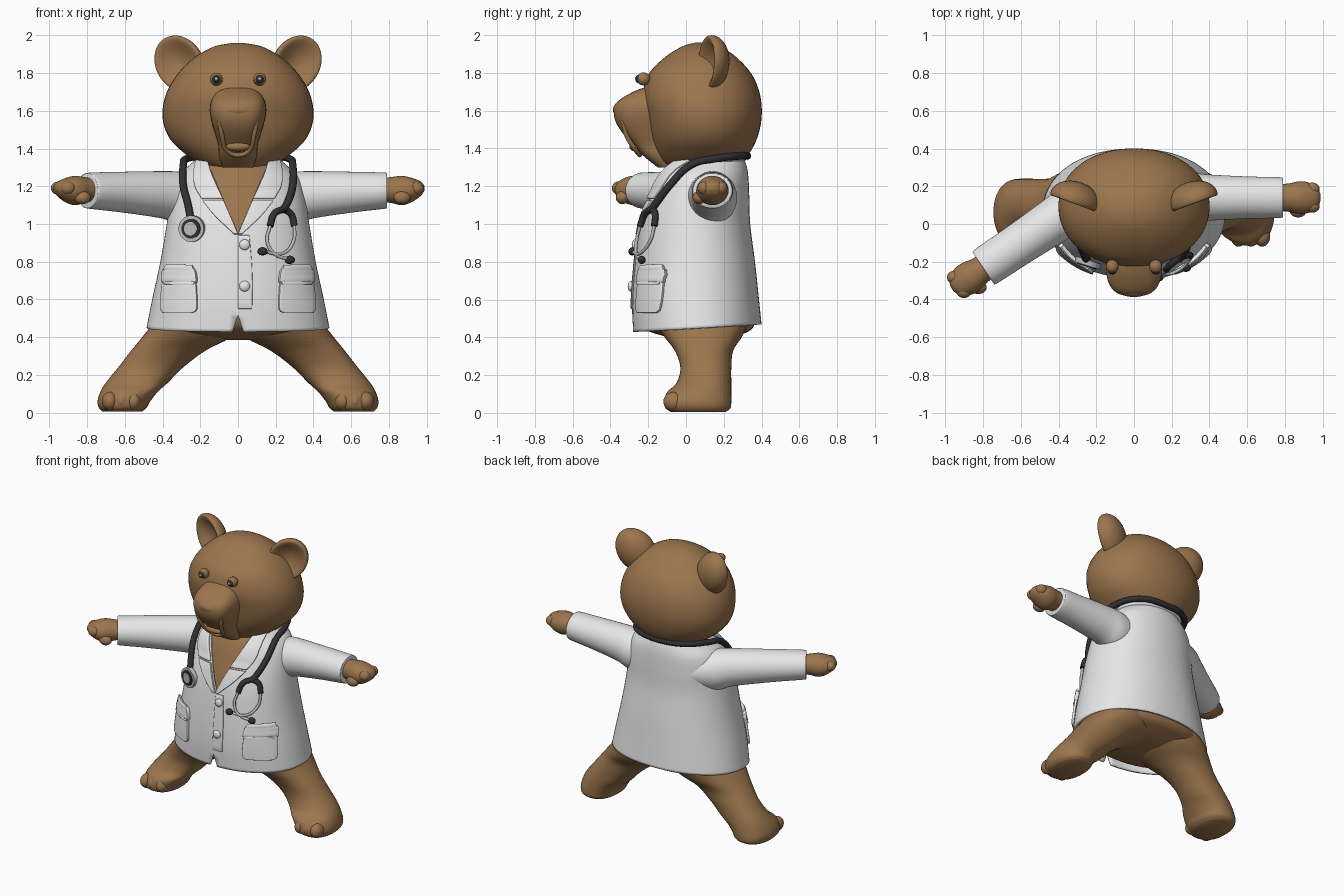
import bpy, bmesh, math
from mathutils import Matrix, Vector

cube = bpy.data.objects.get("Cube")
if cube:
    bpy.data.objects.remove(cube, do_unlink=True)


def material(name, rgb, rough=0.7):
    m = bpy.data.materials.new(name)
    m.use_nodes = True
    m.diffuse_color = (*rgb, 1)
    bsdf = m.node_tree.nodes["Principled BSDF"]
    bsdf.inputs["Base Color"].default_value = (*rgb, 1)
    bsdf.inputs["Roughness"].default_value = rough
    return m


FUR = material("brown fur", (0.33, 0.18, 0.075))
CLOTH = material("white cloth", (0.8, 0.8, 0.8))
RUBBER = material("black rubber", (0.03, 0.03, 0.035))
METAL = material("grey metal", (0.5, 0.5, 0.5))


def add(name, bm, mat, matrix=None):
    if matrix:
        bm.transform(matrix)
    me = bpy.data.meshes.new(name)
    bm.to_mesh(me)
    bm.free()
    me.materials.append(mat)
    me.shade_smooth()
    me.set_sharp_from_angle(angle=math.radians(50))
    ob = bpy.data.objects.new(name, me)
    bpy.context.scene.collection.objects.link(ob)
    return ob


def smooth_rings(rings, steps):
    """Catmull-Rom interpolation between cross-sections."""
    out = []
    for i in range(len(rings) - 1):
        p = [rings[max(0, min(len(rings) - 1, i + k))] for k in (-1, 0, 1, 2)]
        for s in range(steps):
            t = s / steps
            out.append([b + t / 2 * (c - a + t * (2*a - 5*b + 4*c - d + t * (3*(b - c) + d - a)))
                        for a, b, c, d in zip(*p)])
    return out + [list(rings[-1])]


def power(v, n):
    return math.copysign(abs(v) ** (2 / n), v)


def loft_mesh(rings, n=2, steps=5, seg=48, caps=True):
    """Rings are (height, x min, x max, y min, y max)."""
    bm = bmesh.new()
    rows = []
    for h, x0, x1, y0, y1 in smooth_rings(rings, steps):
        row = []
        for j in range(seg):
            a = math.tau * j / seg
            row.append(bm.verts.new(((x0 + x1) / 2 + (x1 - x0) / 2 * power(math.cos(a), n),
                                     (y0 + y1) / 2 + (y1 - y0) / 2 * power(math.sin(a), n), h)))
        rows.append(row)
    for r, s in zip(rows, rows[1:]):
        for j in range(seg):
            k = (j + 1) % seg
            bm.faces.new((r[j], r[k], s[k], s[j]))
    if caps:
        bm.faces.new(rows[0][::-1])
        bm.faces.new(rows[-1])
    return bm


def loft(name, rings, mat, matrix=None, **kw):
    return add(name, loft_mesh(rings, **kw), mat, matrix)


def ball(name, loc, size, mat, rot=None):
    bm = bmesh.new()
    bmesh.ops.create_uvsphere(bm, u_segments=32, v_segments=20, radius=1)
    m = Matrix.Translation(loc) @ (rot or Matrix()) @ Matrix.Diagonal((*size, 1))
    return add(name, bm, mat, m)


def frame(origin, d):
    """Local z runs along d, local x points up."""
    d = Vector(d).normalized()
    x = Vector((0, 0, 1))
    y = d.cross(x)
    return Matrix.Translation(origin) @ Matrix((x, y, d)).transposed().to_4x4()


def tube(name, points, radius, mat):
    cu = bpy.data.curves.new(name, "CURVE")
    cu.dimensions = "3D"
    cu.bevel_depth, cu.bevel_resolution, cu.resolution_u = radius, 4, 8
    cu.use_fill_caps = True
    sp = cu.splines.new("BEZIER")
    sp.bezier_points.add(len(points) - 1)
    for b, p in zip(sp.bezier_points, points):
        b.co = p
        b.handle_left_type = b.handle_right_type = "AUTO"
    cu.materials.append(mat)
    ob = bpy.data.objects.new(name, cu)
    bpy.context.scene.collection.objects.link(ob)


# Coat: open shell with a V neck and a small split at the hem
COAT = [(z, -w, w, f, b) for z, w, f, b in (
    (.445, .485, -.28, .4), (.6, .455, -.285, .385), (.8, .412, -.27, .365), (1, .378, -.24, .34),
    (1.15, .355, -.19, .335), (1.25, .32, -.15, .33), (1.31, .26, -.11, .32), (1.36, .2, -.05, .3))]
COAT_N = 2.15
DENSE = smooth_rings(COAT, 10)


def front(x, z, off=0.0):
    """Point on the front of the coat."""
    _, _, w, f, b = min(DENSE, key=lambda r: abs(r[0] - z))
    u = min(1, abs(x) / w)
    return Vector((x, (f + b) / 2 - (b - f) / 2 * (1 - u ** COAT_N) ** (1 / COAT_N) - off, z))


bm = loft_mesh(COAT, n=COAT_N, steps=6, seg=72, caps=False)
V_BOTTOM, V_SLOPE, SPLIT_TOP, SPLIT_SLOPE = .95, .43, .53, .35
for base, slope in ((V_BOTTOM, V_SLOPE), (SPLIT_TOP, -SPLIT_SLOPE)):
    for s in (-1, 1):
        bmesh.ops.bisect_plane(bm, geom=bm.verts[:] + bm.edges[:] + bm.faces[:], dist=1e-5,
                               plane_co=(0, 0, base), plane_no=(1, 0, -s * slope))
gone = []
for f in bm.faces:
    c = f.calc_center_median()
    if c.y < .1 and abs(c.x) < max((c.z - V_BOTTOM) * V_SLOPE, (SPLIT_TOP - c.z) * SPLIT_SLOPE):
        gone.append(f)
bmesh.ops.delete(bm, geom=gone, context="FACES")
for v in bm.verts:
    v.co.z += .06 * v.co.y * max(0, 1 - (v.co.z - .445) / .4)
coat = add("coat", bm, CLOTH)
mod = coat.modifiers.new("thickness", "SOLIDIFY")
mod.thickness, mod.offset = .015, -1

# Body inside the coat
inset = [(z, a + .022, b - .022, c + .022, d - .022) for z, a, b, c, d in COAT[1:]]
loft("body", [(.385, -.1, .1, 0, .2), (.41, -.32, .32, -.13, .28), (.46, -.44, .44, -.235, .36)]
     + inset, FUR, n=COAT_N)


def patch(name, rows, thick, side=1, cols=10, mat=CLOTH):
    """Raised cloth on the coat front; rows are (z, x min, x max)."""
    bm = bmesh.new()
    grid = []
    for z, x0, x1 in smooth_rings(rows, 4):
        if side < 0:
            x0, x1 = -x1, -x0
        grid.append([bm.verts.new(front(x0 + (x1 - x0) * i / cols, z)) for i in range(cols + 1)])
    for r, s in zip(grid, grid[1:]):
        for i in range(cols):
            bm.faces.new((r[i], r[i + 1], s[i + 1], s[i]))
    ob = add(name, bm, mat)
    mod = ob.modifiers.new("thickness", "SOLIDIFY")
    mod.thickness, mod.offset = thick, 1
    mod = ob.modifiers.new("soft edge", "BEVEL")
    mod.width, mod.segments = thick * .45, 2


patch("button_placket", [(.55, 0, .075), (.75, 0, .075), (.94, 0, .06)], .008)
for z in (.67, .89):
    ball("button", front(.035, z, .012), (.028, .016, .028), CLOTH)

for side, tag in ((1, "left"), (-1, "right")):
    patch(tag + "_pocket", [(.53, .235, .39), (.55, .215, .402), (.62, .215, .4), (.7, .22, .39)], .016, side)
    patch(tag + "_pocket_flap", [(.68, .23, .375), (.695, .215, .39), (.745, .22, .385), (.77, .235, .37)],
          .024, side)
    patch(tag + "_lapel", [(.945, 0, .02), (1.04, .04, .12), (1.12, .075, .185)], .016, side)
    patch(tag + "_collar", [(1.13, .078, .19), (1.2, .11, .225), (1.27, .14, .23), (1.34, .16, .215)],
          .018, side)

# Collar band at the back of the neck
tube("collar_band", [(s * x, y, z) for s, x, y, z in (
    (-1, .2, .03, 1.33), (-1, .2, .2, 1.35), (1, 0, .295, 1.35), (1, .2, .2, 1.35), (1, .2, .03, 1.33))],
    .025, CLOTH)

# Arms: the left one straight out, the right one reaching forward
for tag, side, pivot, d, length in (("left", 1, (.3, .14, 1.18), (1, 0, 0), .49),
                                    ("right", -1, (-.3, .1, 1.18), (-.83, -.556, 0), .6)):
    m = frame(pivot, d)
    k = length / .49
    loft(tag + "_sleeve", [(h * k, a, b, -w, w) for h, a, b, w in (
        (-.14, -.15, .06, .11), (0, -.18, .095, .13), (.1, -.15, .1, .122), (.3, -.12, .097, .112),
        (.47, -.1, .093, .108), (.49, -.096, .088, .1))], CLOTH, m)
    loft(tag + "_hand", [(length + h, a, b, -w, w) for h, a, b, w in (
        (-.03, -.06, .06, .07), (.03, -.07, .07, .075), (.08, -.08, .075, .085), (.13, -.065, .065, .082),
        (.18, -.03, .045, .055), (.2, 0, .02, .015))], FUR, m)
    ball(tag + "_thumb", m @ Vector((-.04, side * .07, length + .08)), (.045, .035, .035), FUR)
    for i in (-1, 0, 1):
        ball(tag + "_finger", m @ Vector((.01, i * .045, length + .155)), (.04, .035, .035), FUR)

# Legs and feet
LEG = [(.005, .51, .72, -.08, .21), (.025, .485, .738, -.108, .235), (.06, .465, .745, -.115, .24),
       (.11, .425, .73, -.1, .24), (.16, .37, .7, -.05, .24), (.24, .29, .635, -.03, .24),
       (.33, .17, .565, -.06, .25), (.41, .02, .5, -.12, .3), (.5, -.02, .43, -.17, .33), (.6, 0, .36, -.15, .3)]
for side, tag in ((1, "left"), (-1, "right")):
    rings = [r if side > 0 else (r[0], -r[2], -r[1], r[3], r[4]) for r in LEG]
    loft(tag + "_leg", rings, FUR, n=2.2)
    for x in (.555, .62, .68):
        ball(tag + "_toe", (side * x, -.065, .06), (.042, .055, .05), FUR)

# Head and muzzle
loft("head", [(z, -w, w, f, b) for z, w, f, b in (
    (1.27, .08, -.02, .2), (1.3, .17, -.1, .26), (1.36, .265, -.15, .325), (1.45, .36, -.185, .375),
    (1.56, .4, -.21, .4), (1.68, .385, -.228, .393), (1.79, .325, -.2, .35), (1.88, .235, -.115, .27),
    (1.94, .13, -.02, .18), (1.96, .03, .05, .1))], FUR, n=2.1)
loft("muzzle", [(z, -w, w, f, 0) for z, w, f in (
    (1.3, .08, -.15), (1.36, .1, -.225), (1.42, .105, -.28), (1.48, .122, -.335), (1.54, .14, -.372),
    (1.6, .15, -.382), (1.65, .143, -.36), (1.7, .115, -.28), (1.73, .07, -.2))], FUR, n=2.9)
ball("nose", (0, -.335, 1.605), (.1, .052, .045), FUR)
ball("lower_lip", (0, -.27, 1.41), (.065, .03, .025), FUR)
tube("mouth_rim", [(-.1, -.335, 1.55), (-.085, -.315, 1.47), (-.06, -.265, 1.39), (0, -.245, 1.365),
                   (.06, -.265, 1.39), (.085, -.315, 1.47), (.1, -.335, 1.55)], .012, FUR)

# Ears dished at the front, and bead eyes
for side, tag in ((1, "left"), (-1, "right")):
    rot = Matrix.Rotation(side * .35, 4, "Z") @ Matrix.Rotation(side * .6, 4, "Y")
    ear = ball(tag + "_ear", (side * .31, .125, 1.85), (.13, .1, .158), FUR)
    place = Matrix.Translation((side * .31, .125, 1.85)) @ rot @ Matrix.Diagonal((.13, .1, .158, 1))
    undo = (Matrix.Translation((side * .31, .125, 1.85)) @ Matrix.Diagonal((.13, .1, .158, 1))).inverted()
    for v in ear.data.vertices:
        p = undo @ v.co
        if p.y < 0:
            p.y = p.y * (1 + 1.3 * p.y)
        v.co = place @ p
    ball(tag + "_eye", (side * .115, -.225, 1.768), (.034, .036, .034), FUR)
    ball(tag + "_pupil", (side * .115, -.25, 1.768), (.023, .018, .023), RUBBER)
    ball(tag + "_eye_glint", (side * .115, -.265, 1.77), (.008, .006, .008), METAL)

# Stethoscope: tube round the neck, chest piece, and forked ear pieces
neck = [(.29, .03, 1.315), (.275, .15, 1.345), (.19, .28, 1.36)]
tube("stethoscope_tube",
     [front(-.25, 1.02, .02), front(-.265, 1.1, .025), front(-.29, 1.2, .025)]
     + [(-x, y, z) for x, y, z in neck] + [(0, .325, 1.36)] + neck[::-1]
     + [front(.29, 1.2, .025), front(.27, 1.13, .025), front(.24, 1.07, .025)], .02, RUBBER)
for x0, x1, x2, x3, z3 in ((.17, .155, .19, .275, .81), (.3, .295, .24, .13, .855)):
    fork = front(x0, .99, .025)
    tube("stethoscope_fork", [front(.24, 1.08, .025), front((x0 * 2 + .24) / 3, 1.055, .025), fork], .018, RUBBER)
    tip = front(x3, z3, .035)
    tube("ear_piece_pipe", [fork, front(x1, .91, .025), front(x2, .845, .03), tip], .009, METAL)
    ball("ear_tip", tip, (.027, .02, .022), RUBBER)
chest = frame(front(-.24, .975, .005), (-.3, -.95, 0))
for name, r, h, mat in (("chest_piece", .07, .03, METAL), ("chest_piece_ring", .052, .036, RUBBER),
                        ("chest_piece_centre", .036, .042, METAL)):
    loft(name, [(0, -r, r, -r, r), (h, -r, r, -r, r)], mat, chest, steps=1)
